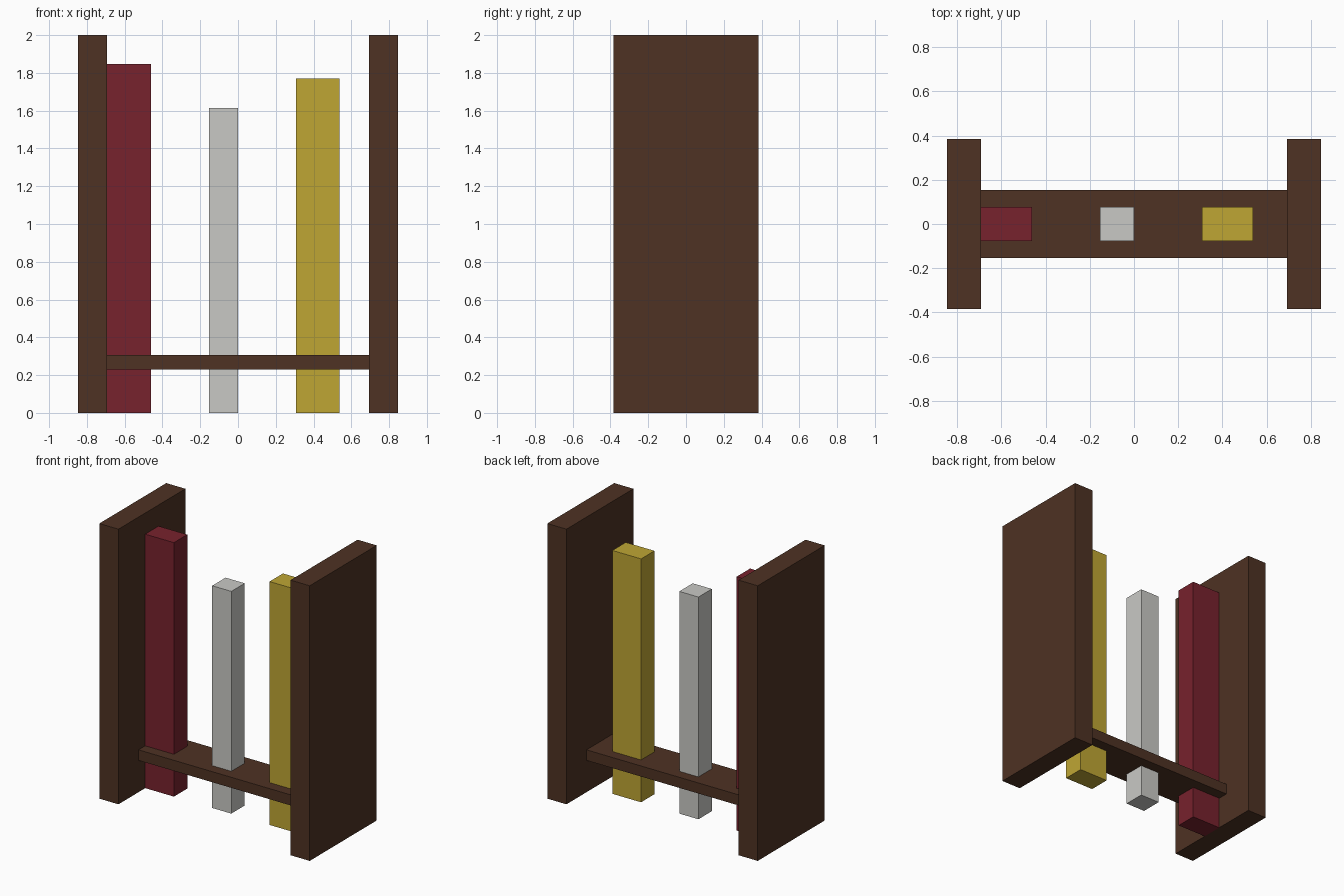
import bpy
import bmesh

if "Cube" in bpy.data.objects:
    bpy.data.objects.remove(bpy.data.objects["Cube"])

U = 2 / 26  # the model sits on a grid of 26 units per height


def srgb(r, g, b):
    def lin(c):
        c /= 255
        return c / 12.92 if c <= 0.04045 else ((c + 0.055) / 1.055) ** 2.4
    return (lin(r), lin(g), lin(b), 1.0)


def material(name, rgb):
    mat = bpy.data.materials.new(name)
    mat.diffuse_color = srgb(*rgb)
    mat.use_nodes = True
    mat.node_tree.nodes["Principled BSDF"].inputs["Base Color"].default_value = mat.diffuse_color
    return mat


def box(name, x, y, z, mat):
    """Box from (min, max) ranges given in grid units."""
    bm = bmesh.new()
    bmesh.ops.create_cube(bm, size=1)
    for v in bm.verts:
        for i, (lo, hi) in enumerate((x, y, z)):
            v.co[i] = (lo if v.co[i] < 0 else hi) * U
    mesh = bpy.data.meshes.new(name)
    bm.to_mesh(mesh)
    bm.free()
    mesh.materials.append(mat)
    obj = bpy.data.objects.new(name, mesh)
    bpy.context.collection.objects.link(obj)
    return obj


wood = material("dark wood", (78, 50, 35))
red = material("deep red", (119, 34, 45))
grey = material("light grey", (201, 201, 197))
yellow = material("mustard yellow", (191, 166, 52))

# Side panels and the cross shelf between them
box("left_panel", (-11, -9), (-5, 5), (0, 26), wood)
box("right_panel", (9, 11), (-5, 5), (0, 26), wood)
box("shelf", (-9, 9), (-2, 2), (3, 4), wood)

# Upright bars passing through the shelf
box("red_bar", (-9, -6), (-1, 1), (0, 24), red)
box("grey_bar", (-2, 0), (-1, 1), (0, 21), grey)
box("yellow_bar", (4, 7), (-1, 1), (0, 23), yellow)
